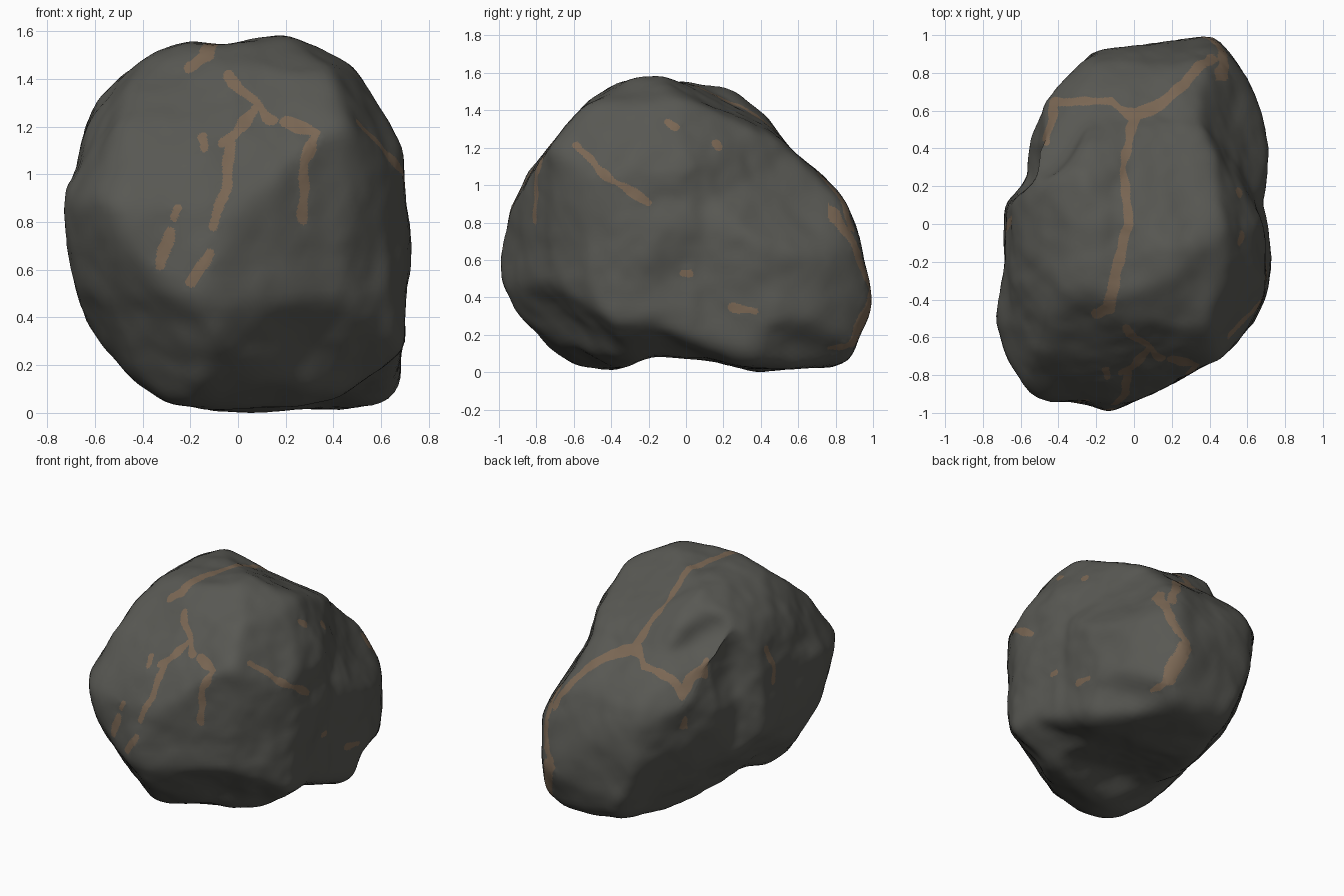
import bpy
import bmesh
from math import sqrt, sin, cos, radians
from mathutils import Vector, noise

cube = bpy.data.objects.get("Cube")
if cube:
    bpy.data.objects.remove(cube, do_unlink=True)

CENTRE = Vector((0, 0, .79))

# Outline profiles, each walked clockwise from the top
FRONT = [(.2, 1.58), (.3, 1.55), (.47, 1.48), (.6, 1.28), (.7, 1.06), (.69, .92), (.73, .7),
         (.69, .45), (.685, .14), (.66, .05), (.57, .03), (.2, 0), (-.16, .02), (-.36, .05),
         (-.49, .14), (-.63, .4), (-.72, .72), (-.735, .91), (-.66, 1.06), (-.63, 1.2),
         (-.58, 1.32), (-.48, 1.42), (-.34, 1.51), (-.19, 1.55), (-.1, 1.53)]
SIDE = [(-.3, 1.58), (-.09, 1.58), (.03, 1.53), (.26, 1.51), (.34, 1.47), (.55, 1.19),
        (.74, 1.03), (.85, .91), (.92, .74), (.96, .58), (1, .36), (.92, .2), (.86, .04),
        (.39, .01), (.15, .06), (-.17, .08), (-.36, .01), (-.57, .04), (-.76, .14),
        (-.92, .31), (-1, .58), (-.94, .87), (-.81, 1.09), (-.54, 1.43), (-.44, 1.51)]
TOP = [(.41, 1), (.51, .95), (.64, .69), (.71, .4), (.67, .1), (.72, -.04), (.71, -.34),
       (.62, -.53), (.45, -.71), (.19, -.85), (-.12, -1), (-.26, -.94), (-.5, -.95),
       (-.65, -.83), (-.735, -.48), (-.68, -.24), (-.68, .1), (-.56, .24), (-.55, .42),
       (-.45, .69), (-.22, .9), (.27, .98)]
FRONT_CORNER = [(-.05, .8), (.11, .71), (.3, .6), (.58, .47), (.79, .29), (.94, .06),
                (.96, -.21), (.93, -.42), (.8, -.52), (.74, -.7), (.66, -.73), (.4, -.73),
                (.15, -.88), (-.25, -.85), (-.56, -.82), (-.81, -.48), (-.92, -.31),
                (-1.01, -.04), (-.82, .26), (-.65, .48), (-.49, .63), (-.28, .75)]
BACK_CORNER = [(0, .86), (.17, .81), (.38, .75), (.54, .63), (.79, .49), (.87, .39),
               (1.01, .23), (.94, .03), (.88, -.21), (.64, -.55), (.51, -.61), (.38, -.6),
               (-.04, -.86), (-.4, -.94), (-.79, -.89), (-.93, -.78), (-.96, -.5),
               (-.96, -.25), (-.75, .03), (-.62, .24), (-.57, .44), (-.41, .66), (-.31, .77)]
UNDER_CORNER = [(-.29, .72), (-.06, .69), (.2, .64), (.36, .66), (.47, .58), (.52, .47),
                (.68, .39), (.77, .23), (.73, -.05), (.6, -.35), (.42, -.55), (.23, -.73),
                (.1, -.86), (-.12, -.94), (-.29, -.92), (-.51, -.77), (-.61, -.6),
                (-.79, -.4), (-.85, -.11), (-.82, .21), (-.71, .39), (-.53, .62), (-.43, .71)]


def centred(outline):
    return [(a, b - CENTRE.z) for a, b in outline]


def profile(outline, turn, tilt):
    """An outline with the two axes of the turned and tilted plane it lies in."""
    a, e = radians(turn), radians(tilt)
    right = Vector((cos(a), sin(a), 0))
    up = Vector((-sin(a) * sin(e), cos(a) * sin(e), cos(e)))
    return outline, right, up


PROFILES = [profile(centred(FRONT), 0, 0), profile(centred(SIDE), 90, 0), profile(TOP, 0, 90),
            profile(FRONT_CORNER, 38.5, 25), profile(BACK_CORNER, 218.5, 25),
            profile(UNDER_CORNER, 141.5, -27)]


def gauge(outline, a, b):
    """How far (a, b) lies towards the outline: 1 means on it."""
    for (pa, pb), (qa, qb) in zip(outline, outline[1:] + outline[:1]):
        if pa * b - pb * a <= 0 and a * qb - b * qa <= 0:
            na, nb = qb - pb, pa - qa
            span = na * pa + nb * pb
            if abs(span) > 1e-9:
                return (na * a + nb * b) / span
    return 0


def rock_point(d):
    """Point where direction d leaves the shared inside of all outlines."""
    t = [gauge(outline, d.dot(right), d.dot(up)) for outline, right, up in PROFILES]
    rounded = .87 * sqrt(sum(v * v for v in t[:3]) / 2)
    return CENTRE + d * 1.005 / max(*t, rounded)


# Hollows: centre, radius, depth
HOLLOWS = [((.68, .15, 1), .25, .03), ((.72, 0, .6), .2, .02),
           ((0, -.1, .08), .35, .03), ((-.52, .38, 1.15), .36, .08)]


def roughness(co):
    amount = .015 * noise.fractal(co * 3.6, 1, 2, 3)
    for middle, radius, depth in HOLLOWS:
        far = (co - Vector(middle)).length / radius
        if far < 1:
            amount -= depth * (1 - far * far) ** 2
    return amount


# Veins: a side of the rock, a half width, then paths drawn flat on that side
def on_front(p): return (p.x, p.z) if p.y < -.3 else None
def on_right(p): return (p.y, p.z) if p.x > .2 else None
def on_left(p): return (p.y, p.z) if p.x < -.3 else None
def on_back(p): return (p.x, p.z) if p.y > .76 else None
def on_top(p): return (p.x, p.y) if p.z > .75 else None


VEINS = [
    (on_front, .021, [
        [(-.04, 1.42), (.01, 1.35), (.08, 1.29), (-.01, 1.17), (-.07, 1.13)],
        [(-.03, 1.15), (-.05, .95), (-.11, .78)],
        [(.08, 1.29), (.14, 1.23)],
        [(.2, 1.22), (.33, 1.17), (.28, 1.06), (.27, .8)],
        [(-.12, .67), (-.19, .55)],
        [(-.29, .76), (-.33, .61)],
        [(-.25, .86), (-.27, .82)],
        [(-.15, 1.15), (-.14, 1.11)]]),
    (on_right, .02, [
        [(-.58, 1.21), (-.52, 1.15), (-.47, 1.08), (-.36, 1.01), (-.2, .91)],
        [(-.1, 1.34), (-.06, 1.3)],
        [(.16, 1.22), (.17, 1.2)],
        [(-.02, .53), (.02, .53)],
        [(.24, .35), (.37, .32)]]),
    (on_top, .026, [
        [(-.2, -.47), (-.13, -.45), (-.1, -.25), (-.03, 0), (-.06, .3), (0, .55)],
        [(0, .57), (-.12, .65), (-.28, .65), (-.42, .64), (-.46, .45)],
        [(0, .57), (.14, .63), (.27, .74), (.33, .82), (.48, .92)]]),
    (on_back, .026, [
        [(.44, .97), (.48, .79), (.46, .6), (.38, .44), (.44, .28)]]),
    (on_back, .045, [
        [(.4, .4), (.44, .28), (.45, .16)]]),
    (on_left, .02, [
        [(.02, 1.14), (-.02, 1.02), (-.02, .9)]]),
]


def path_distance(q, path):
    best = 9
    for (ax, ay), (bx, by) in zip(path, path[1:]):
        ux, uy, vx, vy = bx - ax, by - ay, q[0] - ax, q[1] - ay
        f = min(1, max(0, (vx * ux + vy * uy) / (ux * ux + uy * uy)))
        best = min(best, (vx - f * ux) ** 2 + (vy - f * uy) ** 2)
    return sqrt(best)


def vein_depth(co):
    """Signed distance to the edge of the nearest vein, negative inside."""
    best = 9
    wobble = 1 + .6 * noise.noise(co * 11)
    shaken = co + noise.noise_vector(co * 9) * .014
    for flat, width, paths in VEINS:
        q = flat(shaken)
        if q:
            best = min(best, min(path_distance(q, p) for p in paths) - width * wobble)
    return best


def material(name, colour):
    mat = bpy.data.materials.new(name)
    mat.use_nodes = True
    mat.diffuse_color = (*colour, 1)
    mat.node_tree.nodes["Principled BSDF"].inputs["Base Color"].default_value = (*colour, 1)
    return mat


# Rock body
bm = bmesh.new()
bmesh.ops.create_icosphere(bm, subdivisions=6, radius=1)
for v in bm.verts:
    v.co = rock_point(v.co.normalized())
for _ in range(4):
    bmesh.ops.smooth_vert(bm, verts=bm.verts, factor=.5,
                          use_axis_x=True, use_axis_y=True, use_axis_z=True)
bm.normal_update()
for v, shift in [(v, v.normal * roughness(v.co)) for v in bm.verts]:
    v.co += shift

# Rest it on the ground
ground = min(v.co.z for v in bm.verts)
for v in bm.verts:
    v.co.z -= ground

# Finer faces along the veins, then colour them
for reach in (.03, .015):
    near = [e for e in bm.edges if abs(vein_depth((e.verts[0].co + e.verts[1].co) / 2)) < reach]
    bmesh.ops.subdivide_edges(bm, edges=near, cuts=1, use_grid_fill=True)
    bmesh.ops.triangulate(bm, faces=[f for f in bm.faces if len(f.verts) > 3])
for f in bm.faces:
    f.material_index = int(vein_depth(f.calc_center_median()) < 0)

mesh = bpy.data.meshes.new("rock")
bm.to_mesh(mesh)
bm.free()
mesh.materials.append(material("dark grey stone", (.098, .098, .087)))
mesh.materials.append(material("brown vein", (.195, .135, .088)))
rock = bpy.data.objects.new("rock", mesh)
bpy.context.collection.objects.link(rock)
bpy.context.view_layer.objects.active = rock
rock.select_set(True)
bpy.ops.object.shade_smooth_by_angle(angle=.7)
